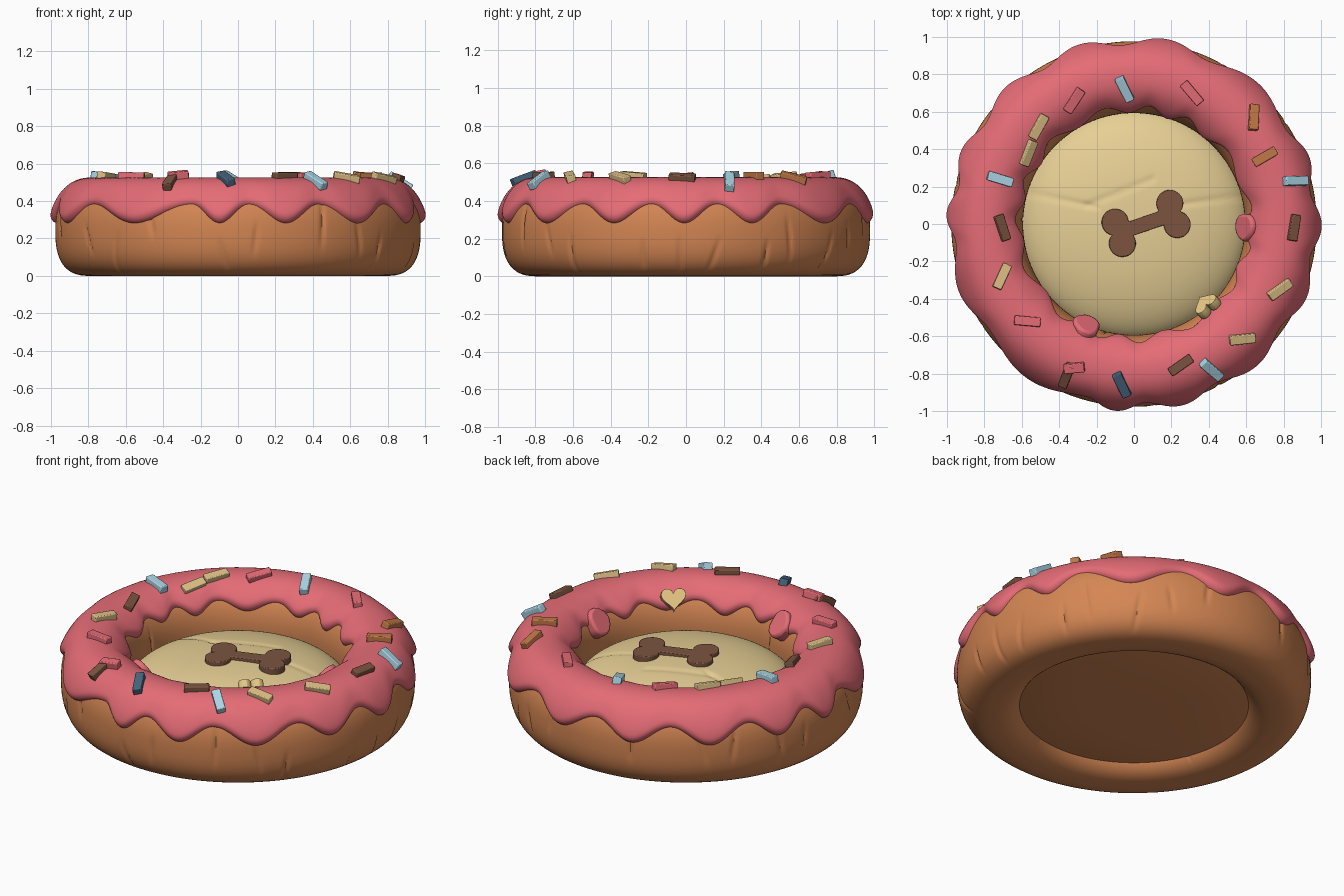
import bpy, math, random
from mathutils import Vector

if "Cube" in bpy.data.objects:
    bpy.data.objects.remove(bpy.data.objects["Cube"])
random.seed(4)
TAU = math.tau


def material(name, rgb):
    m = bpy.data.materials.new(name)
    lin = [((c / 255 + 0.055) / 1.055) ** 2.4 for c in rgb]
    m.diffuse_color = (*lin, 1)
    m.use_nodes = True
    m.node_tree.nodes["Principled BSDF"].inputs["Base Color"].default_value = m.diffuse_color
    return m


PINK = material("icing pink", (229, 108, 118))
DOUGH = material("dough brown", (212, 134, 83))
CREAM = material("cushion cream", (242, 217, 156))
HONEY = material("heart honey", (242, 210, 140))
DARK = material("chocolate brown", (124, 84, 64))
BLUE = material("light blue", (172, 214, 230))
NAVY = material("slate blue", (70, 102, 126))
ORANGE = material("caramel orange", (192, 120, 70))
TAN = material("sprinkle tan", (222, 192, 134))


def mesh_object(name, verts, faces, mat, angle=50):
    me = bpy.data.meshes.new(name)
    me.from_pydata(verts, [], faces)
    me.update()
    ob = bpy.data.objects.new(name, me)
    bpy.context.collection.objects.link(ob)
    me.materials.append(mat)
    bpy.ops.object.select_all(action='DESELECT')
    ob.select_set(True)
    bpy.context.view_layer.objects.active = ob
    bpy.ops.object.mode_set(mode='EDIT')
    bpy.ops.mesh.select_all(action='SELECT')
    bpy.ops.mesh.normals_make_consistent(inside=False)
    bpy.ops.object.mode_set(mode='OBJECT')
    bpy.ops.object.shade_smooth_by_angle(angle=math.radians(angle))
    return ob


def sweep(name, func, segs, steps, mat, closed):
    """Skin a profile func(theta, u) -> (radius, z) around the z axis."""
    n = steps if closed else steps + 1
    verts = []
    for i in range(segs):
        th = TAU * i / segs
        for j in range(n):
            r, z = func(th, j / steps)
            verts.append((r * math.cos(th), r * math.sin(th), z))
    faces = []
    for i in range(segs):
        p, q = i * n, (i + 1) % segs * n
        for j in range(steps):
            k = (j + 1) % n
            faces.append((p + j, q + j, q + k, p + k))
    return mesh_object(name, verts, faces, mat)


# Tube section shared by dough and icing: round on top, squarer at the floor
RC, ZC, HW, HH, N_TOP, N_LOW = 0.785, 0.25, 0.192, 0.25, 2.2, 2.7


def section(a, o):
    c, s = math.cos(a), math.sin(a)
    n = N_TOP if s > 0 else N_LOW
    k = (abs(c) ** n + abs(s) ** n) ** (-1 / n)
    return RC + (HW + o) * k * c, ZC + (HH + o) * k * s


# Dough ring with thin sewn-looking folds
folds = []
for i in range(30):
    folds.append((TAU * (i + random.uniform(-.3, .3)) / 30, random.choice((-.55, -.2, .1, 3.1, 3.6)),
                  random.uniform(.3, .55), random.uniform(-.04, .04)))


def dough(th, u):
    a = TAU * u
    o = 0.0
    for t, mid, half, lean in folds:
        da = (a - mid + math.pi) % TAU - math.pi
        if abs(da) < half:
            d = (th - t - lean * da / half + math.pi) % TAU - math.pi
            o -= 0.011 * math.exp(-(d / 0.011) ** 2) * (1 - (da / half) ** 2)
    return section(a, o)


sweep("dough_ring", dough, 480, 64, DOUGH, True)

# Icing with scalloped drips on both edges; arches sit at these angles
ARCHES = [10, 32, 66, 94, 120, 146, 168, 186, 216, 255, 273.5, 297, 325, 349]


def drip(th):
    """0 at the top of an arch, 1 at the tip of a drip."""
    d = math.degrees(th) % 360
    stops = [ARCHES[-1] - 360] + ARCHES + [ARCHES[0] + 360]
    for lo, hi in zip(stops, stops[1:]):
        if lo <= d < hi:
            return 0.5 - 0.5 * math.cos(TAU * (d - lo) / (hi - lo))
    return 0


def icing(th, u):
    w_out = drip(th)
    w_in = 0.5 + 0.5 * math.cos(15 * th + 0.9 * math.sin(4 * th + 1))
    size = 0.88 + 0.12 * math.sin(5 * th + 2)
    a0 = math.radians(31 - 24 * w_out)
    a1 = math.radians(180 - 41 + 17 * w_in * size)
    s = 0.5 - 0.5 * math.cos(math.pi * u)
    a = a0 + (a1 - a0) * s
    edge = min((a - a0), (a1 - a)) / 0.17
    lip = math.sqrt(max(0, 1 - (1 - min(edge, 1)) ** 2))
    w = w_out if s < 0.5 else w_in
    bulge = 0.014 * (w - 0.5) * math.exp(-(edge / 1.6 - 0.6) ** 2)
    return section(a, -0.012 + (0.038 + bulge) * lip)


sweep("icing", icing, 300, 44, PINK, False)

# Underside panel, bulging slightly downward
sweep("bottom_panel", lambda th, u: (max(0.0005, 0.64 * u), 0.035 + 0.03 * u ** 4),
      96, 12, DOUGH, False)

# Plump cushion with a few soft creases
creases = [((-.58, .17), (-.2, .09)), ((-.25, .1), (.1, .24)), ((.22, .1), (.58, .15))]


def cushion_z(r, th=0.0):
    z = 0.175 + 0.2 * math.sqrt(max(0, 1 - (r / 0.615) ** 2.35))
    p = Vector((r * math.cos(th), r * math.sin(th)))
    for a, b in creases:
        a, b = Vector(a), Vector(b)
        t = max(0, min(1, (p - a).dot(b - a) / (b - a).length_squared))
        z -= 0.006 * math.exp(-((p - a - t * (b - a)).length / 0.016) ** 2)
    return z


def cushion(th, u):
    r = max(0.0005, 0.615 * math.sin(u * math.pi / 2))
    return r, cushion_z(r, th)


sweep("cushion", cushion, 180, 56, CREAM, False)


def plate(name, outline, thick, x_axis, normal, loc, mat, bevel=0.008):
    """Bevelled prism of a 2D outline, lying in the plane of the normal."""
    z = Vector(normal).normalized()
    x = Vector(x_axis)
    x = (x - z * x.dot(z)).normalized()
    y = z.cross(x)
    loc = Vector(loc)
    n = len(outline)
    verts = [loc + x * p[0] + y * p[1] + z * h for h in (-thick / 2, thick / 2) for p in outline]
    faces = [tuple(range(n))[::-1], tuple(range(n, 2 * n))]
    faces += [(i, (i + 1) % n, n + (i + 1) % n, n + i) for i in range(n)]
    ob = mesh_object(name, verts, faces, mat, 40)
    bv = ob.modifiers.new("bevel", 'BEVEL')
    bv.width, bv.segments, bv.limit_method = bevel, 2, 'ANGLE'
    return ob


# Bone: four round knobs joined by a bar, as one outline
quarter = []
for i in range(19):
    t = math.radians(163 + (419 - 163) * i / 18)
    quarter.append((0.155 + 0.072 * math.cos(t), -0.06 + 0.072 * math.sin(t)))
right = quarter + [(x, -y) for x, y in quarter[-2::-1]]
bone = right + [(-x, -y) for x, y in right]
turn = math.radians(19)
plate("bone", bone, 0.07, (math.cos(turn), math.sin(turn), 0), (0, 0, 1),
      (0.065, 0.003, 0.36), DARK, 0.005)


def icing_frame(x, y):
    """Height and normal of the icing top at x, y."""
    r = math.hypot(x, y)
    hw, hh, n = HW + 0.026, HH + 0.026, N_TOP
    u = (r - RC) / hw
    w = (1 - abs(u) ** n) ** (1 / n)
    nr, nz = math.copysign(abs(u) ** (n - 1), u) / hw, w ** (n - 1) / hh
    return ZC + hh * w, Vector((nr * x / r, nr * y / r, nz))


# Sprinkles: x, y, heading in degrees, colour
sprinkles = [
    (-.05, .72, 115, BLUE), (-.32, .66, 58, PINK), (.31, .70, 130, PINK),
    (.64, .57, 84, ORANGE), (.70, .36, 30, ORANGE), (.865, .23, 5, BLUE),
    (.855, -.02, 80, DARK), (.78, -.35, 33, TAN), (.58, -.615, 4, TAN),
    (.415, -.78, 135, BLUE), (.25, -.755, 35, DARK), (-.065, -.86, 113, NAVY),
    (-.32, -.77, 6, PINK), (-.36, -.81, 68, DARK), (-.57, -.52, 175, PINK),
    (-.705, -.28, 65, TAN), (-.705, -.02, 110, DARK), (-.715, .24, 163, BLUE),
    (-.565, .38, 72, TAN), (-.51, .52, 62, TAN)]
for i, (x, y, deg, mat) in enumerate(sprinkles):
    z, nrm = icing_frame(x, y)
    t = math.radians(deg)
    h = 0.055 if i == 12 else 0.07
    box = [(-h, -.025), (h, -.025), (h, .025), (-h, .025)]
    lift = 0.016 if i == 12 else 0.006
    plate(f"sprinkle_{i + 1}", box, 0.044, (math.cos(t), math.sin(t), 0), nrm,
          (x, y, z + lift), mat, 0.005)


def on_inner_wall(name, outline, x, y, z, tilt, thick, mat, bevel):
    r = math.hypot(x, y)
    inward = Vector((-x / r, -y / r, 0))
    normal = inward * math.cos(tilt) + Vector((0, 0, math.sin(tilt)))
    return plate(name, outline, thick, Vector((0, 0, 1)).cross(inward), normal,
                 (x, y, z), mat, bevel)


# Heart and two candy drops on the inner slope
heart = []
for i in range(24):
    t = -TAU * i / 24
    heart.append((0.0044 * 16 * math.sin(t) ** 3, 0.0044 * (
        13 * math.cos(t) - 5 * math.cos(2 * t) - 2 * math.cos(3 * t) - math.cos(4 * t))))
on_inner_wall("heart", heart, .39, -.435, .455, .62, 0.05, HONEY, 0.005)
drop = [(0.075 * math.cos(TAU * i / 12) * (1 + .1 * math.cos(TAU * i / 4)),
         0.085 * math.sin(TAU * i / 12)) for i in range(12)]
on_inner_wall("candy_drop_1", drop, .615, -.015, .405, .6, 0.08, PINK, 0.015)
on_inner_wall("candy_drop_2", drop, -.26, -.56, .415, .6, 0.08, PINK, 0.015)
